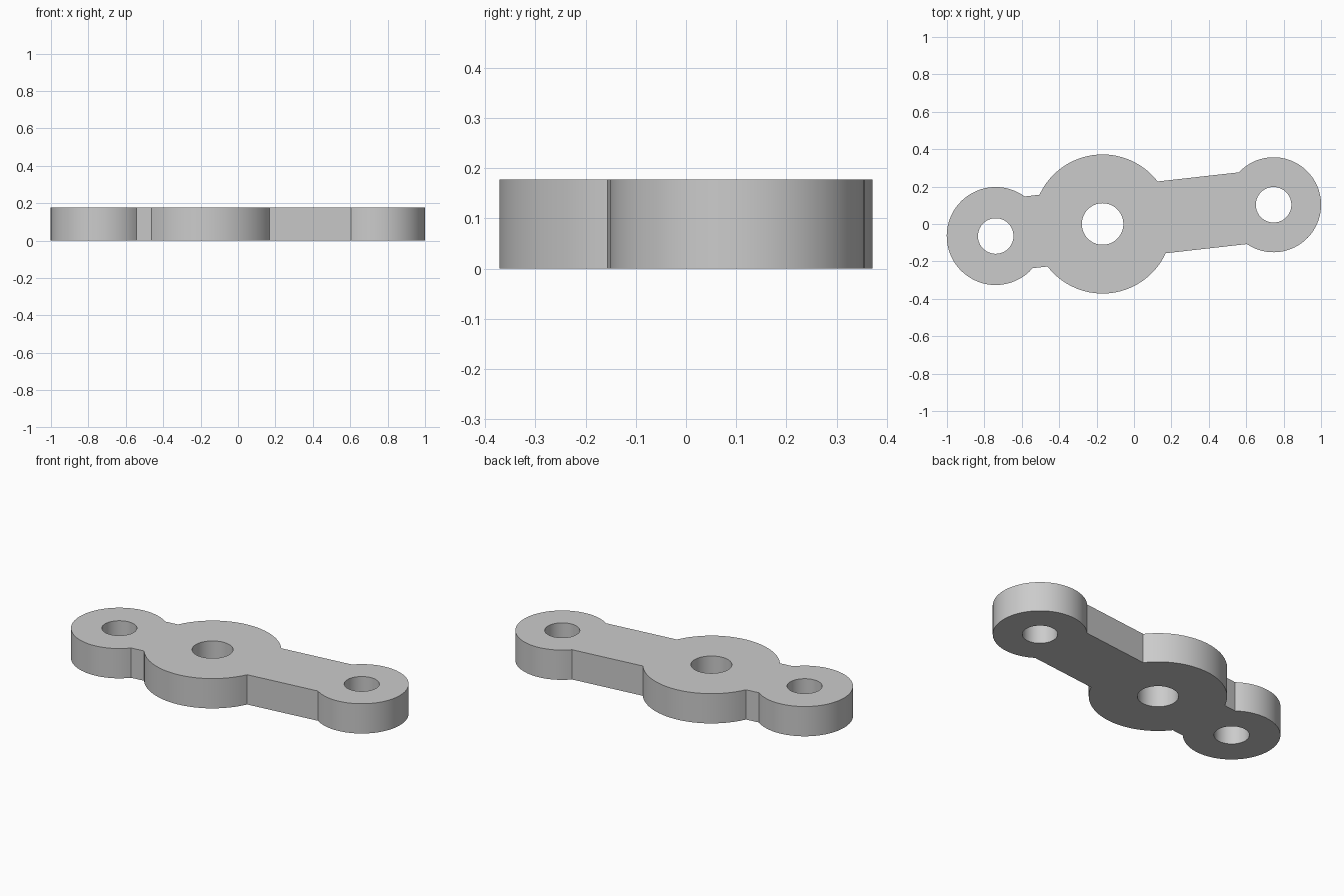
import bpy
import bmesh
from math import asin, cos, sin, pi, radians

old = bpy.data.objects.get("Cube")
if old:
    bpy.data.objects.remove(old, do_unlink=True)

HEIGHT = 0.178
HALF_WIDTH = 0.193          # half width of the connecting bar
TILT = 0.112                # direction of the bar
PIVOT_X = -0.168            # centre of the large boss
SEGMENTS = 72

# Bosses along the bar: distance from the pivot, outer radius, hole radius
END_A = (-0.575, 0.262, 0.095)
MIDDLE = (0.0, 0.372, 0.111)
END_B = (0.92, 0.254, 0.095)


def arc(u, radius, start, end):
    """Points on an arc about a boss centre, turned into the bar direction."""
    count = max(2, round(abs(end - start) / (2 * pi) * SEGMENTS))
    points = []
    for i in range(count + 1):
        a = start + (end - start) * i / count
        x, y = u + radius * cos(a), radius * sin(a)
        points.append((PIVOT_X + x * cos(TILT) - y * sin(TILT),
                       x * sin(TILT) + y * cos(TILT)))
    return points


def add_loop(curve, points):
    spline = curve.splines.new('POLY')
    spline.points.add(len(points) - 1)
    for p, (x, y) in zip(spline.points, points):
        p.co = (x, y, 0, 1)
    spline.use_cyclic_u = True


# Angles at which each boss meets the bar edges
a, m, b = (asin(HALF_WIDTH / boss[1]) for boss in (END_A, MIDDLE, END_B))

# Outline: four arcs joined by the straight bar edges
outline = (arc(END_B[0], END_B[1], b - pi, pi - b)
           + arc(MIDDLE[0], MIDDLE[1], m, pi - m)
           + arc(END_A[0], END_A[1], a, 2 * pi - a)
           + arc(MIDDLE[0], MIDDLE[1], pi + m, 2 * pi - m))

profile = bpy.data.curves.new("link_plate_profile", 'CURVE')
profile.dimensions = '2D'
profile.fill_mode = 'BOTH'
profile.extrude = HEIGHT / 2
add_loop(profile, outline)
for u, _, hole in (END_A, MIDDLE, END_B):
    add_loop(profile, arc(u, hole, 0, 2 * pi)[:-1])

# Turn the filled profile into one solid plate
source = bpy.data.objects.new("profile_source", profile)
bpy.context.collection.objects.link(source)
bpy.context.view_layer.update()
mesh = bpy.data.meshes.new_from_object(
    source.evaluated_get(bpy.context.evaluated_depsgraph_get()))
bpy.data.objects.remove(source, do_unlink=True)

bm = bmesh.new()
bm.from_mesh(mesh)
bmesh.ops.remove_doubles(bm, verts=bm.verts, dist=0.0001)
bmesh.ops.translate(bm, verts=bm.verts, vec=(0, 0, HEIGHT / 2))
bmesh.ops.recalc_face_normals(bm, faces=bm.faces)
bm.to_mesh(mesh)
bm.free()

plate = bpy.data.objects.new("link_plate", mesh)
bpy.context.collection.objects.link(plate)

# Plain grey metal
grey = bpy.data.materials.new("light_grey")
grey.use_nodes = True
colour = (0.6, 0.6, 0.6, 1)
grey.diffuse_color = colour
grey.node_tree.nodes["Principled BSDF"].inputs["Base Color"].default_value = colour
mesh.materials.clear()
mesh.materials.append(grey)

bpy.ops.object.select_all(action='DESELECT')
plate.select_set(True)
bpy.context.view_layer.objects.active = plate
bpy.ops.object.shade_smooth_by_angle(angle=radians(30))
